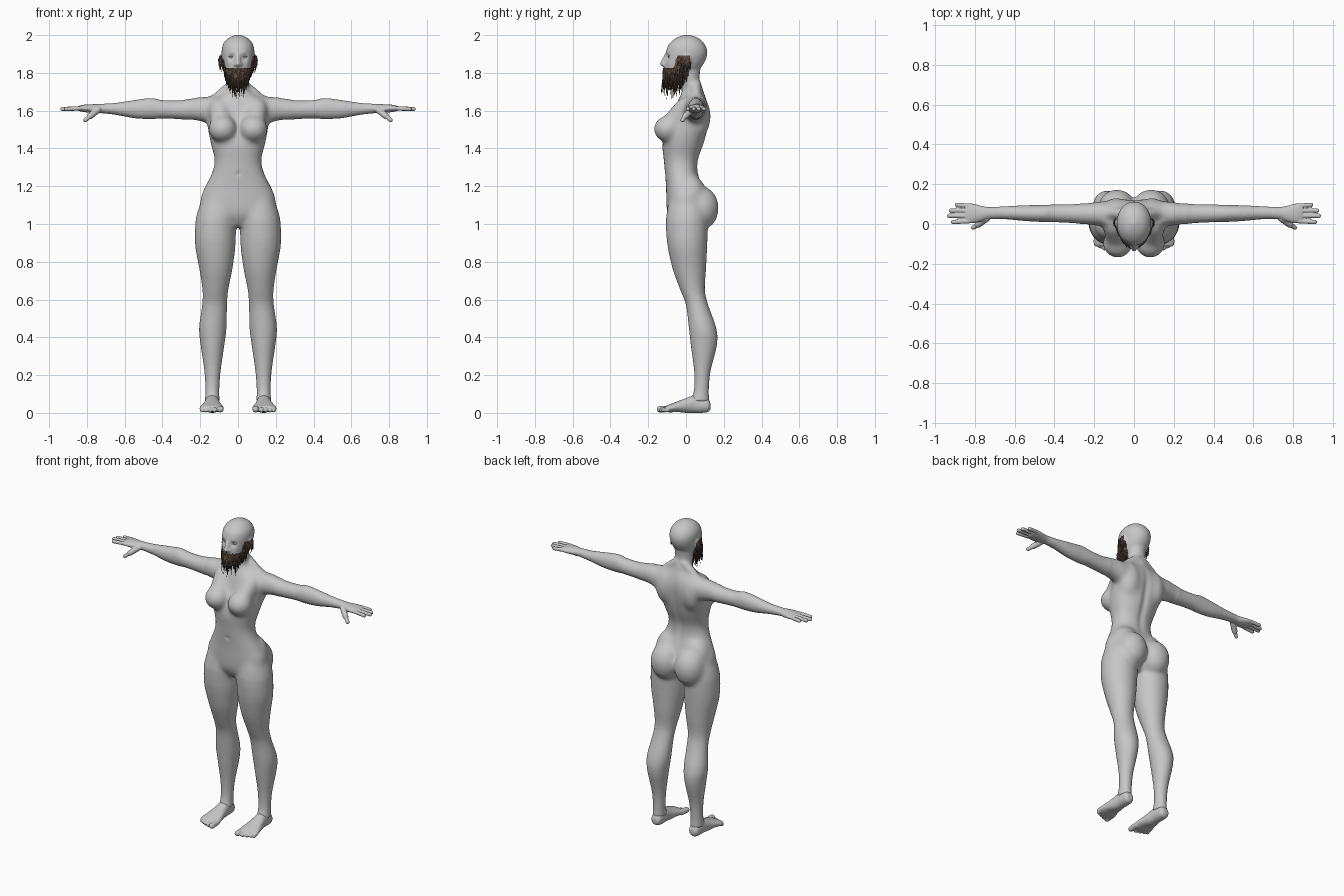
import bpy
import bmesh
import math
import random
from mathutils import Vector, Matrix
from mathutils.bvhtree import BVHTree

random.seed(4)
cube = bpy.data.objects.get("Cube")
if cube:
    bpy.data.objects.remove(cube, do_unlink=True)


def make_material(name, colour):
    mat = bpy.data.materials.new(name)
    mat.use_nodes = True
    mat.diffuse_color = (*colour, 1)
    shader = next(n for n in mat.node_tree.nodes if n.type == 'BSDF_PRINCIPLED')
    shader.inputs["Base Color"].default_value = (*colour, 1)
    return mat


skin = make_material("grey skin", (0.57, 0.57, 0.57))
hair = make_material("dark brown hair", (0.115, 0.075, 0.053))


def smooth_rows(rows, steps=4):
    """Pass a smooth spline through the given cross-section rows."""
    rows = [Vector(r) for r in rows]
    rows = [rows[0]] + rows + [rows[-1]]
    result = []
    for a, b, c, d in zip(rows, rows[1:], rows[2:], rows[3:]):
        for i in range(steps):
            t = i / steps
            result.append(b + (c - a) * (t / 2)
                          + (a * 2 - b * 5 + c * 4 - d) * (t * t / 2)
                          + (b * 3 - a - c * 3 + d) * (t ** 3 / 2))
    return result + [rows[-1]]


def loft(bm, rows, axis, power=1.0, sides=32):
    """Skin oval sections; each row is position, then low and high of the other two axes."""
    place = {'x': lambda t, a, b: (t, a, b),
             'y': lambda t, a, b: (a, t, b),
             'z': lambda t, a, b: (a, b, t)}[axis]
    rings = []
    for t, a0, a1, b0, b1 in smooth_rows(rows):
        ring = []
        for i in range(sides):
            angle = math.tau * i / sides
            c, s = math.cos(angle), math.sin(angle)
            u = math.copysign(abs(c) ** power, c)
            v = math.copysign(abs(s) ** power, s)
            ring.append(bm.verts.new(place(t, (a0 + a1 + (a1 - a0) * u) / 2,
                                           (b0 + b1 + (b1 - b0) * v) / 2)))
        rings.append(ring)
    for low, high in zip(rings, rings[1:]):
        for i in range(sides):
            j = (i + 1) % sides
            bm.faces.new((low[i], low[j], high[j], high[i]))
    bm.faces.new(rings[0][::-1])
    bm.faces.new(rings[-1])


def ellipsoid(bm, centre, radii):
    matrix = Matrix.Translation(centre) @ Matrix.Diagonal((*radii, 1))
    bmesh.ops.create_uvsphere(bm, u_segments=24, v_segments=16, radius=1, matrix=matrix)


def capsule(bm, start, end, radius):
    start, end = Vector(start), Vector(end)
    span = end - start
    turn = span.to_track_quat('Z', 'Y')
    ball = bmesh.ops.create_uvsphere(bm, u_segments=16, v_segments=11, radius=radius)
    for v in ball["verts"]:
        if v.co.z > 0:
            v.co.z += span.length
        v.co = turn @ v.co + start


def mirror_all(bm):
    copy = bmesh.ops.duplicate(bm, geom=bm.verts[:] + bm.edges[:] + bm.faces[:])["geom"]
    for v in copy:
        if isinstance(v, bmesh.types.BMVert):
            v.co.x *= -1


def finish(bm, name, mat, voxel=None, relax=0):
    bmesh.ops.recalc_face_normals(bm, faces=bm.faces[:])
    mesh = bpy.data.meshes.new(name)
    bm.to_mesh(mesh)
    bm.free()
    obj = bpy.data.objects.new(name, mesh)
    bpy.context.collection.objects.link(obj)
    if voxel:
        # fuse the overlapping forms into one skin
        remesh = obj.modifiers.new("fuse", 'REMESH')
        remesh.mode = 'VOXEL'
        remesh.voxel_size = voxel
        soften = obj.modifiers.new("soften", 'SMOOTH')
        soften.factor = 0.5
        soften.iterations = relax
        graph = bpy.context.evaluated_depsgraph_get()
        fused = bpy.data.meshes.new_from_object(obj.evaluated_get(graph))
        obj.modifiers.clear()
        obj.data = fused
        fused.name = name
    obj.data.materials.clear()
    obj.data.materials.append(mat)
    for face in obj.data.polygons:
        face.material_index = 0
        face.use_smooth = True
    return obj


# Body: paired limbs and muscles first, then the central forms
bm = bmesh.new()
loft(bm, [(1.15, .03, .185, -.085, .09), (1.05, .006, .22, -.105, .115),
          (.97, .01, .228, -.106, .116), (.88, .014, .226, -.097, .112),
          (.76, .03, .204, -.07, .106), (.65, .052, .188, -.03, .1),
          (.57, .058, .19, 0, .118), (.45, .061, .206, .015, .16),
          (.36, .072, .198, .025, .164), (.22, .092, .178, .043, .13),
          (.12, .099, .173, .042, .121), (.06, .097, .176, .02, .124)], 'z')
loft(bm, [(.06, .01, .1, 1.56, 1.67), (.15, -.01, .115, 1.535, 1.674),
          (.22, -.006, .108, 1.547, 1.672), (.3, .004, .1, 1.554, 1.655),
          (.4, .009, .098, 1.559, 1.656), (.46, .01, .096, 1.555, 1.667),
          (.55, .015, .094, 1.56, 1.656), (.65, .024, .089, 1.578, 1.641),
          (.74, .026, .084, 1.588, 1.636)], 'x')
ellipsoid(bm, (.082, -.098, 1.503), (.076, .074, .071))
capsule(bm, (.1, -.008, 1.61), (.085, -.08, 1.525), .058)
ellipsoid(bm, (.086, .08, 1.085), (.096, .095, .115))
ellipsoid(bm, (.09, .028, 1.15), (.095, .08, .11))
ellipsoid(bm, (.12, .042, .61), (.05, .048, .075))
ellipsoid(bm, (.09, .06, 1.57), (.075, .072, .12))
ellipsoid(bm, (.088, .004, 1.865), (.01, .02, .036))
ellipsoid(bm, (.012, -.116, 1.843), (.011, .012, .009))
capsule(bm, (.02, -.025, 1.665), (.15, .015, 1.662), .012)
capsule(bm, (.02, .05, 1.74), (.13, .055, 1.655), .03)
mirror_all(bm)
torso = [(1.7, .065, -.02, .09), (1.66, .125, -.04, .11), (1.6, .158, -.062, .124),
         (1.52, .162, -.09, .118), (1.43, .146, -.125, .098), (1.34, .124, -.118, .066),
         (1.27, .139, -.112, .064), (1.2, .173, -.106, .085), (1.12, .2, -.104, .1),
         (1.05, .13, -.098, .09), (.985, .03, -.06, .06)]
neck = [(1.66, .08, -.03, .105), (1.72, .06, -.02, .088), (1.77, .056, -.03, .072),
        (1.84, .058, -.05, .08)]
head = [(1.752, .025, -.1, -.05), (1.772, .045, -.114, -.01), (1.81, .067, -.116, .06),
        (1.86, .081, -.111, .1), (1.91, .087, -.106, .113), (1.95, .08, -.092, .1),
        (1.98, .057, -.06, .072), (1.995, .03, -.03, .042), (2.002, .008, -.005, .015)]
for rows, power in ((torso, .88), (neck, 1), (head, .96)):
    loft(bm, [(z, -w, w, front, back) for z, w, front, back in rows], 'z', power)
capsule(bm, (0, -.098, 1.9), (0, -.126, 1.847), .013)
body = finish(bm, "body", skin, .0065, 7)

# Melt the chest, shoulders and hips into one soft flowing surface
bm = bmesh.new()
bm.from_mesh(body.data)
for low, top, rounds in ((.88, 1.74, 7), (.93, 1.72, 7), (.98, 1.71, 7), (1.03, 1.7, 18)):
    soft = [v for v in bm.verts if low < v.co.z < top and abs(v.co.x) < .26]
    for _ in range(rounds):
        bmesh.ops.smooth_vert(bm, verts=soft, factor=.5, use_axis_x=True,
                              use_axis_y=True, use_axis_z=True)
bm.to_mesh(body.data)
bm.free()

# Sculpt eye sockets, brows, cheeks, navel and the groove of the spine
touches = [((.034, -.1, 1.884), .016, .011), ((.036, -.1, 1.908), .012, -.004),
           ((0, -.11, 1.265), .012, .005), ((.055, -.09, 1.85), .018, -.004)]
for v in body.data.vertices:
    p = Vector((abs(v.co.x), v.co.y, v.co.z))
    for centre, radius, push in touches:
        v.co.y += push * math.exp(-((p - Vector(centre)).length / radius) ** 2)
    if v.co.y > 0 and 1.2 < p.z < 1.68:
        fade = math.sin(math.pi * (p.z - 1.2) / .48)
        v.co.y -= .01 * fade * math.exp(-(p.x / .022) ** 2)

# Eyes
bm = bmesh.new()
ellipsoid(bm, (.034, -.083, 1.884), (.016, .011, .008))
capsule(bm, (.02, -.095, 1.891), (.048, -.088, 1.89), .003)
mirror_all(bm)
finish(bm, "eyes", skin)

# Hands: palm, four fingers and a thumb
bm = bmesh.new()
loft(bm, [(.69, .026, .086, 1.584, 1.638), (.735, .024, .085, 1.588, 1.635),
          (.77, .012, .092, 1.588, 1.634), (.81, .004, .102, 1.592, 1.632),
          (.84, .006, .102, 1.598, 1.626), (.848, .012, .096, 1.602, 1.622)], 'x')
for base, tip, reach in ((.014, .01, .909), (.041, .041, .929), (.067, .068, .92), (.092, .096, .89)):
    capsule(bm, (.83, base, 1.613), (reach, tip, 1.609), .0112)
capsule(bm, (.74, .028, 1.605), (.782, -.002, 1.572), .017)
capsule(bm, (.78, -.002, 1.573), (.808, -.018, 1.55), .0115)
mirror_all(bm)
finish(bm, "hands", skin, .0035, 2)

# Feet: heel to ball, then five toes
bm = bmesh.new()
loft(bm, [(.13, .118, .155, .02, .05), (.115, .104, .169, .004, .075),
          (.08, .1, .173, 0, .085), (.045, .099, .174, 0, .094),
          (0, .092, .183, 0, .078), (-.04, .084, .193, .004, .063),
          (-.085, .075, .204, .003, .046), (-.11, .082, .198, .005, .036)], 'y', .92)
for i in range(5):
    size = (.0175, .0135, .013, .012, .011)[i]
    across = (.093, .124, .148, .17, .19)[i]
    capsule(bm, (across, -.085, .022), (across, -.138 + .009 * i, size + .002), size)
mirror_all(bm)
finish(bm, "feet", skin, .004, 4)

# Beard: a close layer over jaw and sideburns with tapered strands hanging from it
surface = BVHTree.FromPolygons([v.co for v in body.data.vertices],
                               [f.vertices for f in body.data.polygons])


def face_point(angle, u, lift):
    """Point just off the face, from the jaw line (u = 0) up to the beard's edge (u = 1)."""
    side = min(max((abs(angle) - .95) / .4, 0), 1)
    side = side * side * (3 - 2 * side)
    bottom = 1.758 + .012 * side
    top = 1.826 + .066 * side
    outward = Vector((math.sin(angle), -math.cos(angle), 0))
    axis = Vector((0, -.02, bottom + (top - bottom) * u))
    hit = surface.ray_cast(axis + outward * .3, -outward)[0]
    return hit + outward * lift


bm = bmesh.new()
bmesh.ops.create_grid(bm, x_segments=60, y_segments=14, size=1)
for v in bm.verts:
    v.co = face_point(v.co.x * 1.98, v.co.y / 2 + .5, .006)
finish(bm, "beard_base", hair)

bm = bmesh.new()
for _ in range(750):
    angle = random.uniform(-2.02, 2.02)
    u = random.random() ** 1.5
    root = face_point(angle, u, random.uniform(-.025, .006) if u < .15 else .004)
    front = max(math.cos(angle * .8), 0)
    length = random.uniform(.02, .04) + front * random.random() ** 4 * .075
    lean = Vector((-root.x * 2 + random.uniform(-.15, .15), random.uniform(-.2, .2), -1))
    lean.normalize()
    matrix = (Matrix.Translation(root + lean * length / 2)
              @ lean.to_track_quat('Z', 'Y').to_matrix().to_4x4())
    bmesh.ops.create_cone(bm, cap_ends=True, segments=4, radius1=.0048, radius2=.0008,
                          depth=length, matrix=matrix)
finish(bm, "beard_strands", hair)
